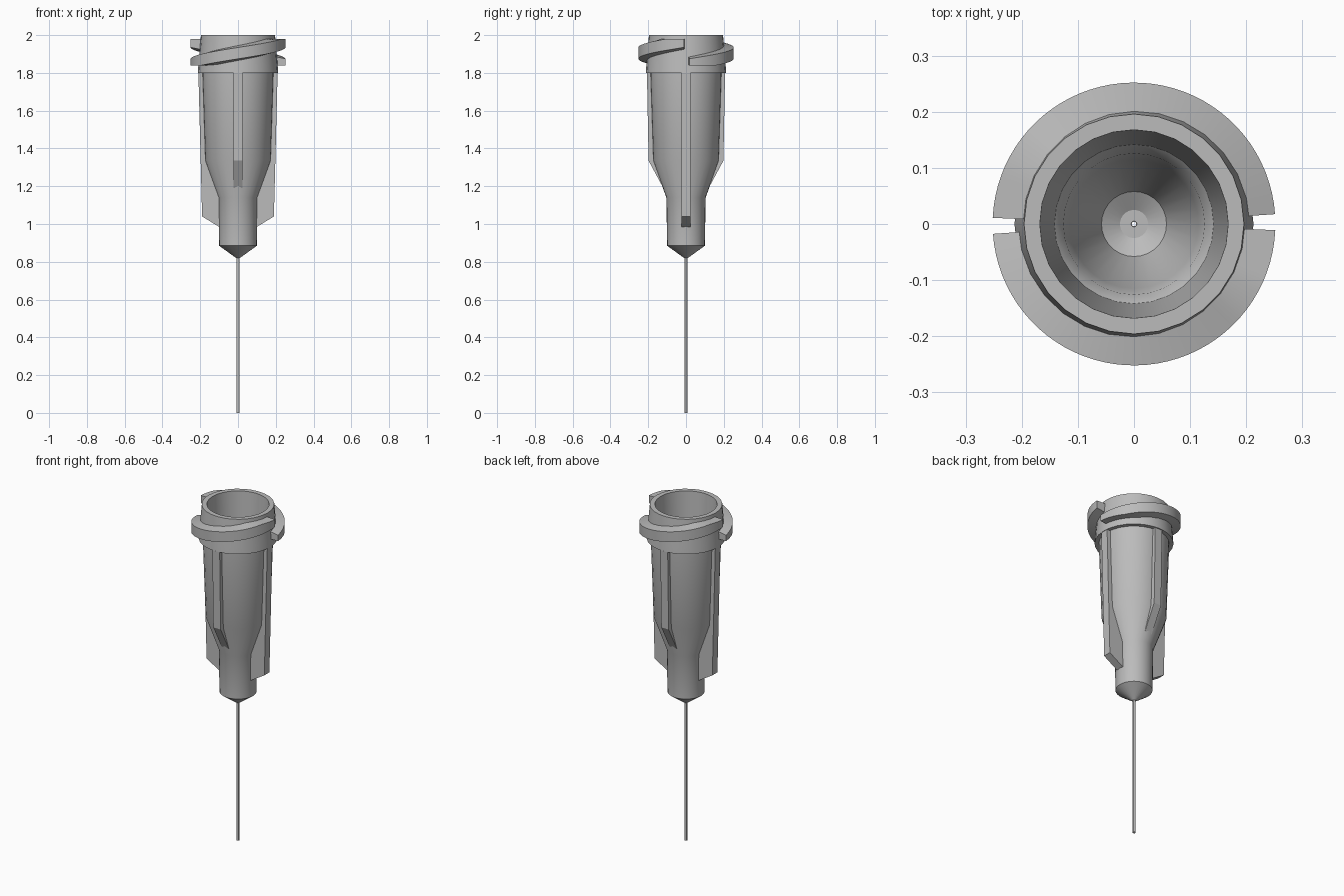
import bpy, bmesh
from math import pi, sin, cos, radians

cube = bpy.data.objects.get("Cube")
if cube:
    bpy.data.objects.remove(cube, do_unlink=True)

grey = bpy.data.materials.new("plain grey")
grey.use_nodes = True
colour = (0.5, 0.5, 0.5, 1)
grey.diffuse_color = colour
grey.node_tree.nodes["Principled BSDF"].inputs["Base Color"].default_value = colour


def finish(name, bm, smooth_angle=None):
    bmesh.ops.recalc_face_normals(bm, faces=bm.faces)
    mesh = bpy.data.meshes.new(name)
    bm.to_mesh(mesh)
    bm.free()
    mesh.materials.append(grey)
    obj = bpy.data.objects.new(name, mesh)
    bpy.context.collection.objects.link(obj)
    if smooth_angle:
        bpy.ops.object.select_all(action="DESELECT")
        obj.select_set(True)
        bpy.context.view_layer.objects.active = obj
        bpy.ops.object.shade_smooth_by_angle(angle=radians(smooth_angle))
    return obj


def bridge(bm, rings, closed):
    """Join a list of equal vertex loops with quads."""
    n = len(rings[0])
    for k in range(len(rings) if closed else len(rings) - 1):
        a, b = rings[k], rings[(k + 1) % len(rings)]
        for i in range(n):
            j = (i + 1) % n
            bm.faces.new((a[i], a[j], b[j], b[i]))


def lathe(name, profile, sides, smooth_angle=30):
    """Spin a closed (radius, height) profile into a solid ring."""
    bm = bmesh.new()
    rings = [[bm.verts.new((r * cos(2 * pi * i / sides), r * sin(2 * pi * i / sides), z))
              for i in range(sides)] for r, z in profile]
    bridge(bm, rings, True)
    return finish(name, bm, smooth_angle)


def rib(name, outline, turn, half=0.024):
    """Extrude a (radius, height) outline into a plate pointing along an angle."""
    bm = bmesh.new()
    c, s = cos(turn), sin(turn)
    rings = [[bm.verts.new((r * c - w * s, r * s + w * c, z)) for r, z in outline]
             for w in (-half, half)]
    bridge(bm, rings, False)
    for ring in rings:
        bm.faces.new(ring)
    return finish(name, bm)


def thread(name, turn, steps=40):
    """Half-turn helical lug, trimmed flat at its lowest and highest levels."""
    bm = bmesh.new()
    rings = []
    for k in range(steps + 1):
        t = k / steps
        a = turn + radians(4 + 173.5 * t)
        mid = 1.845 + 0.12 * t
        section = ((0.19, -0.042), (0.252, -0.03), (0.252, 0.03), (0.19, 0.042))
        rings.append([bm.verts.new((r * cos(a), r * sin(a), min(1.98, max(1.84, mid + h))))
                      for r, h in section])
    bridge(bm, rings, False)
    bm.faces.new(rings[0])
    bm.faces.new(rings[-1])
    return finish(name, bm, 25)


# Hollow hub: outside from tip to rim, then down the socket to the channel
lathe("hub", [
    (0.01, 0.82), (0.1, 0.885), (0.104, 1.14), (0.175, 1.335), (0.19, 1.8),
    (0.213, 1.8), (0.21, 1.84), (0.196, 2.0),
    (0.168, 2.0), (0.142, 1.42), (0.126, 1.4), (0.115, 1.33),
    (0.058, 1.17), (0.025, 1.15), (0.005, 1.15), (0.005, 0.82)], 28)

# Hollow needle
lathe("needle", [(0.009, 0), (0.009, 0.9), (0.004, 0.9), (0.004, 0)], 12)

# Long side wings and short front and back ribs
wing = [(0.21, 1.81), (0.19, 1.04), (0.1, 0.985), (0.09, 0.985),
        (0.09, 1.14), (0.163, 1.34), (0.18, 1.81)]
short = [(0.207, 1.81), (0.198, 1.335), (0.12, 1.19), (0.1, 1.19),
         (0.163, 1.34), (0.18, 1.81)]
for label, outline, turn in (("left_wing", wing, 0), ("right_wing", wing, pi),
                             ("back_rib", short, pi / 2), ("front_rib", short, -pi / 2)):
    rib(label, outline, turn)

# Two locking lugs around the rim
thread("back_thread", 0)
thread("front_thread", pi)
